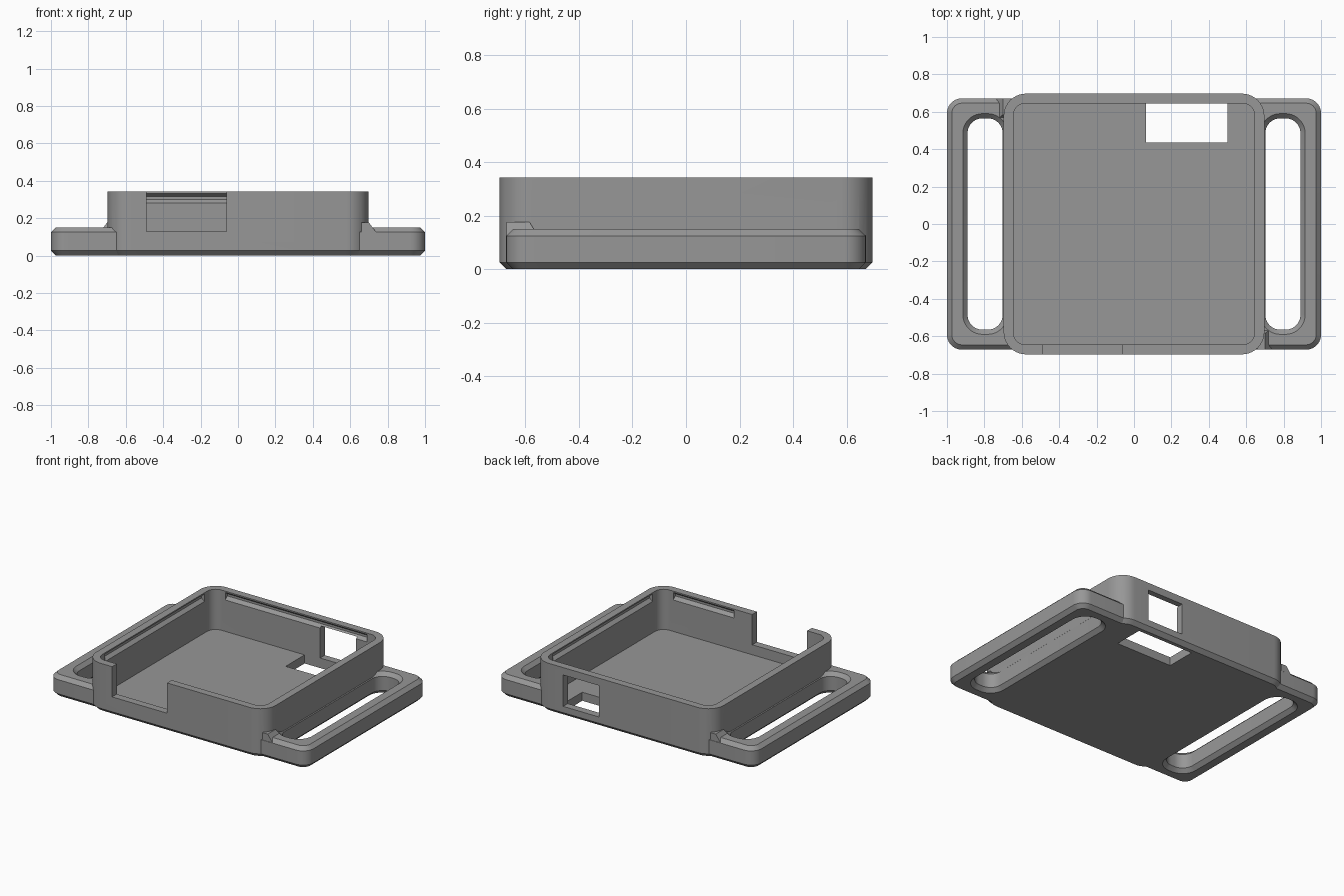
import bpy, bmesh, math

if "Cube" in bpy.data.objects:
    bpy.data.objects.remove(bpy.data.objects["Cube"])

GREY = bpy.data.materials.new("mid_grey")
GREY.diffuse_color = (0.31, 0.31, 0.31, 1)
GREY.use_nodes = True
GREY.node_tree.nodes["Principled BSDF"].inputs["Base Color"].default_value = GREY.diffuse_color


def make_object(name, bm):
    bmesh.ops.recalc_face_normals(bm, faces=bm.faces)
    me = bpy.data.meshes.new(name)
    bm.to_mesh(me)
    bm.free()
    me.materials.append(GREY)
    ob = bpy.data.objects.new(name, me)
    bpy.context.collection.objects.link(ob)
    return ob


def rounded_solid(name, hx, hy, r, levels, cx=0, cy=0, steps=10):
    """Rounded rectangle lofted through (grow, z) levels."""
    bm = bmesh.new()
    rings = []
    for grow, z in levels:
        ring = []
        for q, (sx, sy) in enumerate([(1, 1), (-1, 1), (-1, -1), (1, -1)]):
            for i in range(steps + 1):
                a = math.pi / 2 * (q + i / steps)
                ring.append(bm.verts.new((cx + sx * (hx - r) + (r + grow) * math.cos(a),
                                          cy + sy * (hy - r) + (r + grow) * math.sin(a), z)))
        rings.append(ring)
    n = len(rings[0])
    for lo, hi in zip(rings, rings[1:]):
        for i in range(n):
            bm.faces.new((lo[i], lo[(i + 1) % n], hi[(i + 1) % n], hi[i]))
    bm.faces.new(rings[0])
    bm.faces.new(rings[-1])
    return make_object(name, bm)


def block(name, x0, x1, y0, y1, z0, z1):
    bm = bmesh.new()
    bmesh.ops.create_cube(bm, size=1)
    for v in bm.verts:
        v.co = (x1 if v.co.x > 0 else x0, y1 if v.co.y > 0 else y0, z1 if v.co.z > 0 else z0)
    return make_object(name, bm)


def groove(name, angle, a, b):
    """Trapezoid groove cutter along the inside of one wall."""
    profile = [(0.63, 0.28), (0.645, 0.28), (0.668, 0.30), (0.668, 0.315), (0.645, 0.333), (0.63, 0.333)]
    bm = bmesh.new()
    c, s = math.cos(angle), math.sin(angle)
    ends = [[bm.verts.new((c * d - s * t, s * d + c * t, z)) for d, z in profile] for t in (a, b)]
    bm.faces.new(ends[0])
    bm.faces.new(ends[1])
    for i in range(6):
        j = (i + 1) % 6
        bm.faces.new((ends[0][i], ends[0][j], ends[1][j], ends[1][i]))
    return make_object(name, bm)


def combine(target, tool, op):
    m = target.modifiers.new("combine", 'BOOLEAN')
    m.operation, m.object, m.solver = op, tool, 'EXACT'
    dg = bpy.context.evaluated_depsgraph_get()
    me = bpy.data.meshes.new_from_object(target.evaluated_get(dg))
    target.modifiers.clear()
    target.data = me
    bpy.data.objects.remove(tool)


# strap plate with chamfered rim
case = rounded_solid("strap_case", 1, 0.672, 0.08,
                     [(-0.026, 0), (0, 0.026), (0, 0.125), (-0.026, 0.15)])
for s in (1, -1):
    combine(case, rounded_solid("slot_top_bevel", 0.094, 0.565, 0.08,
                                [(0, 0.125), (0.037, 0.162)], cx=s * 0.796), 'DIFFERENCE')

# box body
combine(case, rounded_solid("box_body", 0.697, 0.697, 0.12,
                            [(-0.026, 0), (0, 0.026), (0, 0.342)]), 'UNION')

# small ramps at two opposite box corners
for s in (1, -1):
    bm = bmesh.new()
    low = [bm.verts.new((s * x, s * y, 0.11)) for x, y in
           [(0.66, -0.671), (0.75, -0.671), (0.75, -0.545), (0.66, -0.545)]]
    top = [bm.verts.new((s * x, s * y, 0.177)) for x, y in
           [(0.66, -0.671), (0.70, -0.671), (0.70, -0.585), (0.66, -0.585)]]
    bm.faces.new(low)
    bm.faces.new(top)
    for i in range(4):
        j = (i + 1) % 4
        bm.faces.new((low[i], low[j], top[j], top[i]))
    combine(case, make_object("corner_ramp", bm), 'UNION')

# strap slots with bevelled underside
for s in (1, -1):
    combine(case, rounded_solid("slot", 0.094, 0.565, 0.08,
                                [(0.036, -0.01), (0, 0.026), (0, 0.25)], cx=s * 0.796), 'DIFFERENCE')

# cavity, front notch, back window, floor opening
combine(case, rounded_solid("cavity", 0.645, 0.645, 0.065, [(0, 0.06), (0, 0.5)]), 'DIFFERENCE')
combine(case, block("front_notch", -0.488, -0.062, -0.8, -0.6, 0.13, 0.5), 'DIFFERENCE')
combine(case, block("back_window", 0.185, 0.465, 0.6, 0.8, 0.07, 0.29), 'DIFFERENCE')
combine(case, block("floor_opening", 0.065, 0.50, 0.435, 0.645, -0.1, 0.1), 'DIFFERENCE')

# snap grooves inside the four walls
for k in range(4):
    start = 0.08 if k == 3 else -0.55
    combine(case, groove("snap_groove", k * math.pi / 2, start, 0.55), 'DIFFERENCE')

# smooth corners, crisp edges
bpy.context.view_layer.objects.active = case
case.select_set(True)
bpy.ops.object.shade_smooth_by_angle(angle=math.radians(25))
